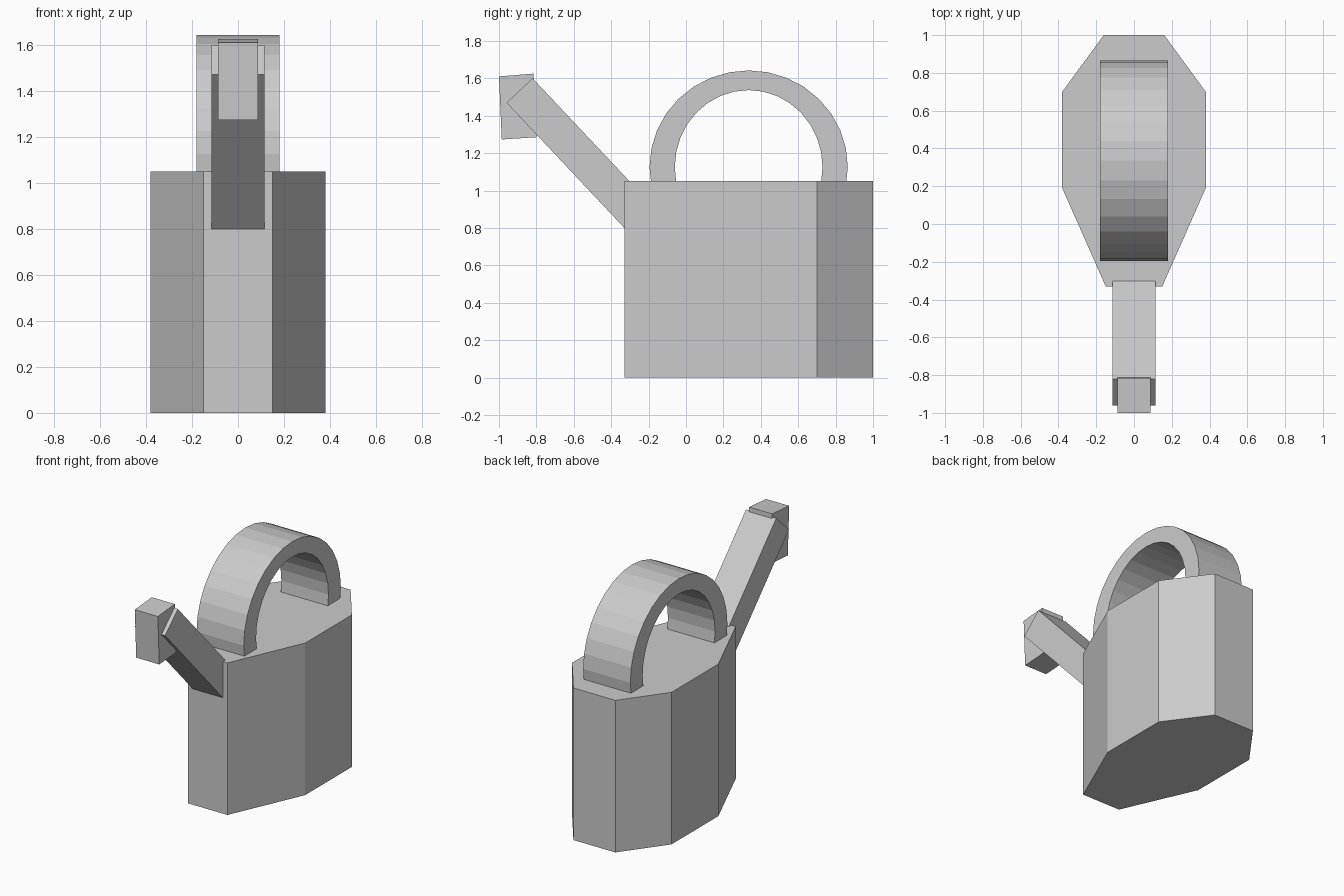
import bpy, bmesh
from math import sin, cos, radians

if "Cube" in bpy.data.objects:
    bpy.data.objects.remove(bpy.data.objects["Cube"])


def prism(name, ring, place, lo, hi):
    """Closed prism: a 2D ring swept between lo and hi."""
    bm = bmesh.new()
    a = [bm.verts.new(place(p, q, lo)) for p, q in ring]
    b = [bm.verts.new(place(p, q, hi)) for p, q in ring]
    n = len(ring)
    bm.faces.new(a)
    bm.faces.new(b)
    for i in range(n):
        j = (i + 1) % n
        bm.faces.new((a[i], a[j], b[j], b[i]))
    bmesh.ops.recalc_face_normals(bm, faces=bm.faces)
    mesh = bpy.data.meshes.new(name)
    bm.to_mesh(mesh)
    bm.free()
    obj = bpy.data.objects.new(name, mesh)
    bpy.context.collection.objects.link(obj)
    return obj


def upright(x, y, z):
    return (x, y, z)


def sideways(y, z, x):
    return (x, y, z)


# Eight-sided tank
half = [(0.15, -0.33), (0.38, 0.19), (0.38, 0.70), (0.16, 1.0)]
prism("tank", half + [(-x, y) for x, y in reversed(half)], upright, 0, 1.05)

# Slanted spout, its lower end buried in the tank
prism("spout", [(-0.96, 1.47), (-0.82, 1.60), (-0.105, 0.84), (-0.245, 0.71)],
      sideways, -0.115, 0.115)

# Slightly tilted sprinkler head
prism("sprinkler_head", [(-1.0, 1.61), (-0.815, 1.625), (-0.80, 1.285), (-0.985, 1.273)],
      sideways, -0.088, 0.088)

# Arched carrying handle, ends sunk in the tank top
handle = bpy.data.meshes.new("handle")
bm = bmesh.new()
rows = []
for k in range(-1, 18):
    t = radians(11.25 * k)
    c, s = cos(t), sin(t)
    outer = (0.335 - 0.53 * c, 1.125 + 0.517 * s)
    inner = (0.335 - 0.395 * c, 1.125 + 0.412 * s)
    rows.append([bm.verts.new((x, y, z)) for x, (y, z) in
                 ((-0.18, outer), (0.18, outer), (0.18, inner), (-0.18, inner))])
for r0, r1 in zip(rows, rows[1:]):
    for i in range(4):
        j = (i + 1) % 4
        bm.faces.new((r0[i], r0[j], r1[j], r1[i]))
bm.faces.new(rows[0])
bm.faces.new(rows[-1])
bmesh.ops.recalc_face_normals(bm, faces=bm.faces)
bm.to_mesh(handle)
bm.free()
bpy.context.collection.objects.link(bpy.data.objects.new("handle", handle))
